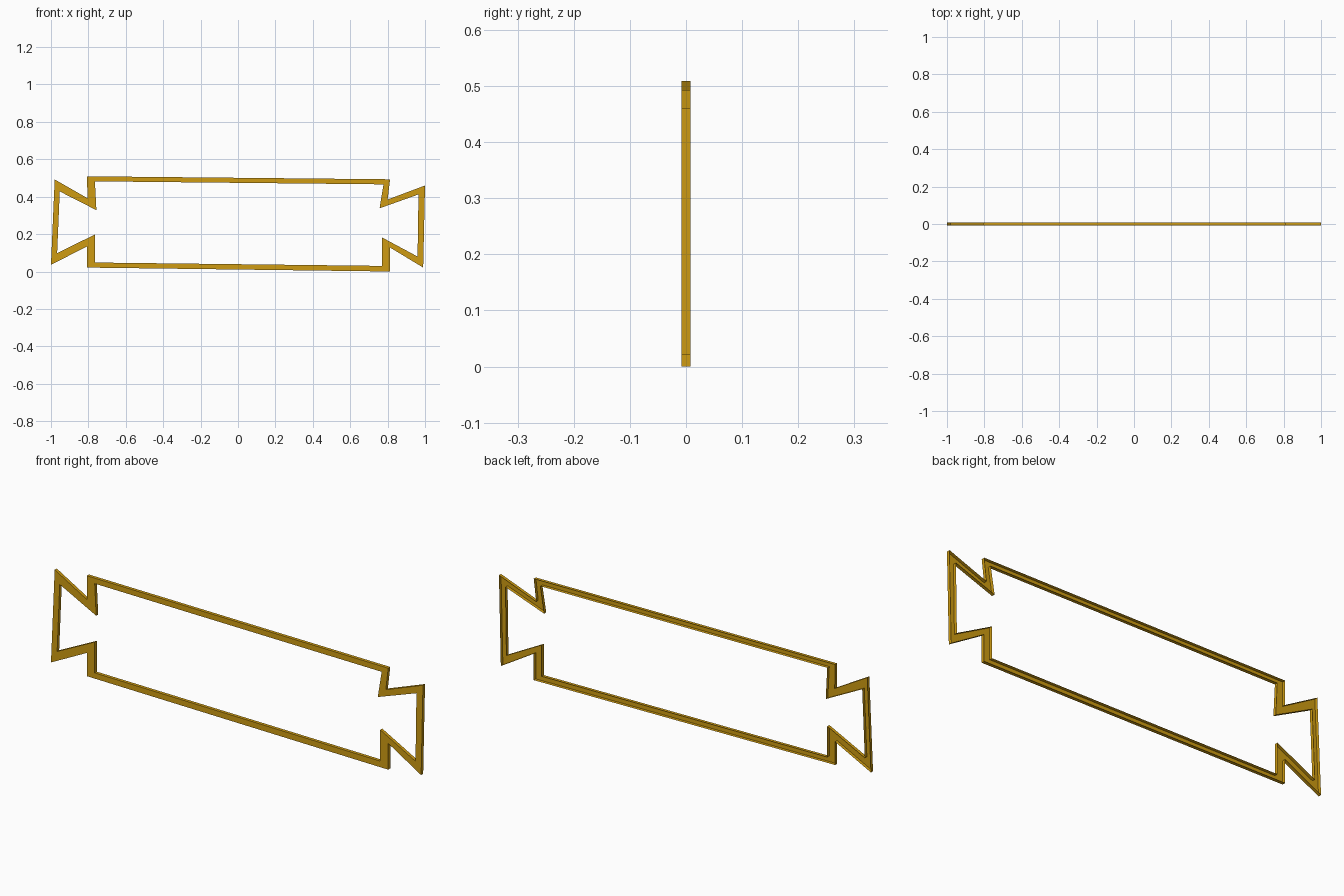
import bpy, bmesh

if "Cube" in bpy.data.objects:
    bpy.data.objects.remove(bpy.data.objects["Cube"])

# Gold trim colour
gold = bpy.data.materials.new("gold")
gold.diffuse_color = (0.62, 0.33, 0.006, 1)
gold.use_nodes = True
gold.node_tree.nodes["Principled BSDF"].inputs["Base Color"].default_value = gold.diffuse_color

HALF = 0.008  # half the depth of the trim

# Outer and inner outline of the frame (x, z), matched corner by corner
outer = [(-0.807, 0.509), (0.813, 0.493), (0.80, 0.385), (1.0, 0.46),
         (0.99, 0.021), (0.813, 0.128), (0.813, 0.0), (-0.807, 0.021),
         (-0.807, 0.134), (-1.0, 0.036), (-0.98, 0.492), (-0.805, 0.392)]
inner = [(-0.765, 0.482), (0.778, 0.466), (0.757, 0.338), (0.965, 0.412),
         (0.96, 0.08), (0.77, 0.182), (0.77, 0.03), (-0.765, 0.048),
         (-0.765, 0.198), (-0.967, 0.098), (-0.953, 0.428), (-0.757, 0.328)]

bm = bmesh.new()


def ring(points, y):
    return [bm.verts.new((x, y, z)) for x, z in points]


def bridge(a, b):
    n = len(a)
    for i in range(n):
        j = (i + 1) % n
        bm.faces.new((a[i], a[j], b[j], b[i]))


# Front face with outer and inner walls; the back is an open channel
front_out, front_in = ring(outer, -HALF), ring(inner, -HALF)
back_out, back_in = ring(outer, HALF), ring(inner, HALF)
bridge(front_out, front_in)
bridge(back_out, front_out)
bridge(front_in, back_in)
bm.normal_update()
if bm.faces[:][0].normal.y > 0:
    bmesh.ops.reverse_faces(bm, faces=bm.faces[:])

mesh = bpy.data.meshes.new("banner_frame")
bm.to_mesh(mesh)
bm.free()
mesh.materials.append(gold)
frame = bpy.data.objects.new("banner_frame", mesh)
bpy.context.collection.objects.link(frame)
